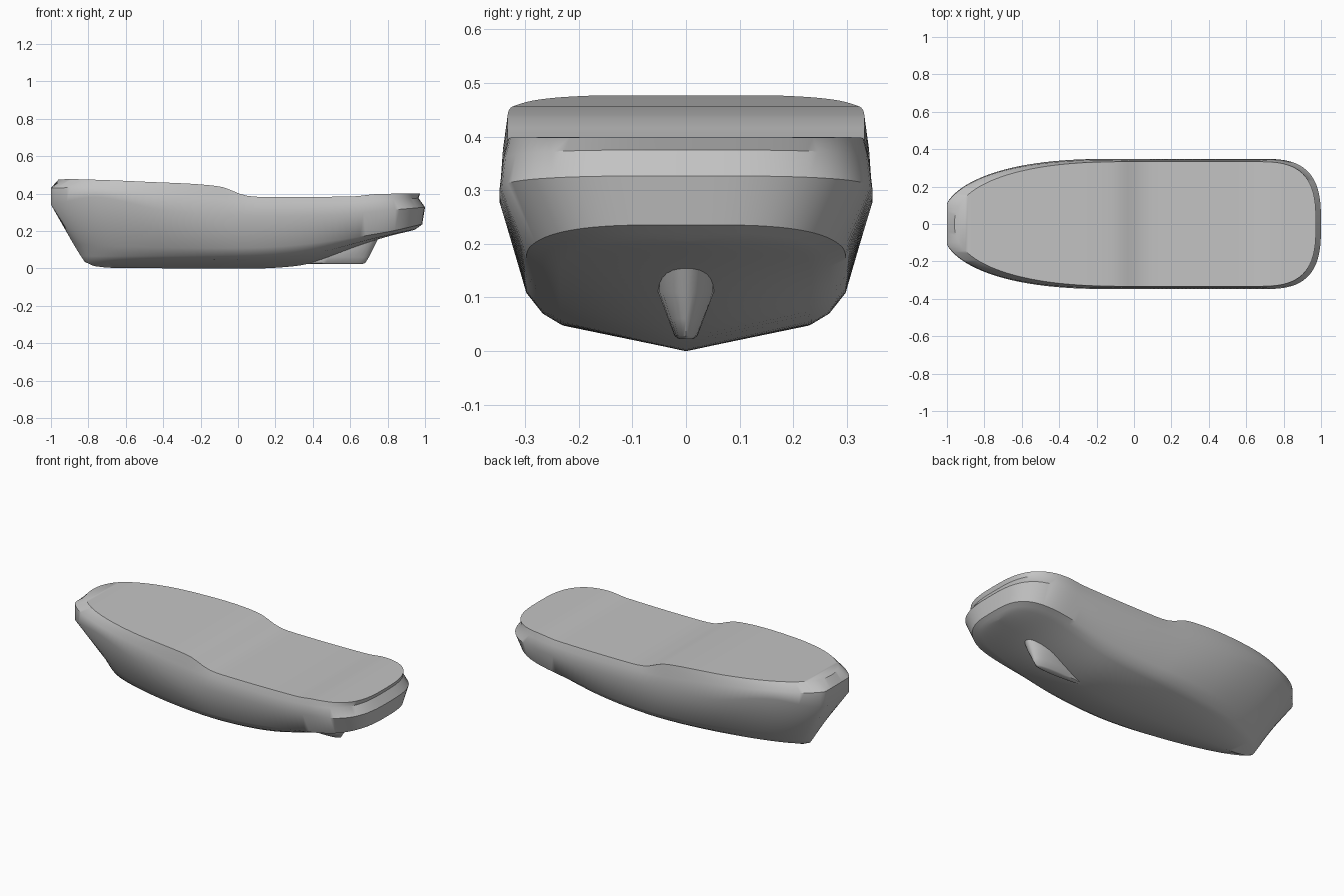
import bpy, bmesh, math

cube = bpy.data.objects.get("Cube")
if cube:
    bpy.data.objects.remove(cube, do_unlink=True)

grey = bpy.data.materials.new("hull grey")
grey.use_nodes = True
colour = (0.55, 0.55, 0.55, 1)
grey.diffuse_color = colour
grey.node_tree.nodes["Principled BSDF"].inputs["Base Color"].default_value = colour


def curve(points, x):
    """Smooth height along the boat through a few (x, z) points."""
    if x <= points[0][0]:
        return points[0][1]
    if x >= points[-1][0]:
        return points[-1][1]
    i = max(k for k, p in enumerate(points[:-1]) if p[0] <= x)

    def slope(k):
        a, b = points[max(k - 1, 0)], points[min(k + 1, len(points) - 1)]
        return (b[1] - a[1]) / (b[0] - a[0])

    (x0, z0), (x1, z1) = points[i], points[i + 1]
    h = x1 - x0
    t = (x - x0) / h
    return (z0 * (1 + 2 * t) * (1 - t) ** 2 + z1 * t * t * (3 - 2 * t)
            + h * slope(i) * t * (1 - t) ** 2 - h * slope(i + 1) * t * t * (1 - t))


def taper(distance, length, power):
    d = min(max(distance / length, 0), 1)
    return (1 - (1 - d) ** power) ** (1 / power)


def finish(bm, name):
    bmesh.ops.remove_doubles(bm, verts=bm.verts, dist=0.0004)
    bmesh.ops.recalc_face_normals(bm, faces=bm.faces)
    mesh = bpy.data.meshes.new(name)
    bm.to_mesh(mesh)
    bm.free()
    obj = bpy.data.objects.new(name, mesh)
    bpy.context.collection.objects.link(obj)
    mesh.materials.append(grey)
    bpy.ops.object.select_all(action="DESELECT")
    obj.select_set(True)
    bpy.context.view_layer.objects.active = obj
    bpy.ops.object.shade_smooth_by_angle(angle=math.radians(40))
    return obj


# Hull lines from keel to deck: bow x, stern x, half beam, bow fullness, heights
LINES = [
    (-0.77, 0.94, 0, 2, [(-0.77, 0.012), (-0.68, 0.003), (0, 0), (0.2, 0.003),
                         (0.4, 0.03), (0.75, 0.155), (0.94, 0.205)]),
    (-0.82, 0.95, 0.235, 1.6, [(-0.82, 0.035), (-0.6, 0.04), (0.1, 0.052),
                               (0.4, 0.08), (0.75, 0.165), (0.95, 0.21)]),
    (-0.84, 0.965, 0.268, 1.65, [(-0.84, 0.065), (-0.6, 0.065), (0.1, 0.072),
                                 (0.4, 0.1), (0.75, 0.175), (0.96, 0.22)]),
    (-0.88, 0.985, 0.298, 1.7, [(-0.88, 0.13), (-0.6, 0.115), (0.1, 0.11),
                                (0.45, 0.14), (0.8, 0.195), (0.98, 0.235)]),
    (-1.03, 1, 0.348, 2.3, [(-1, 0.34), (-0.75, 0.38), (-0.4, 0.31), (0, 0.28),
                            (0.5, 0.285), (0.8, 0.31), (1, 0.327)]),
    (-1.03, 0.965, 0.342, 2.3, [(-1, 0.43), (-0.8, 0.43), (-0.4, 0.4), (0, 0.355),
                                (0.5, 0.345), (0.8, 0.365), (0.96, 0.375)]),
    (-0.96, 0.973, 0.333, 2.3, [(-0.96, 0.475), (-0.88, 0.477), (-0.5, 0.463),
                                (-0.1, 0.438), (0.03, 0.392), (0.12, 0.382),
                                (0.62, 0.385), (0.74, 0.397), (0.97, 0.399)]),
]
STATIONS = 72


def section(i):
    s = (1 - math.cos(math.pi * i / STATIONS)) / 2
    half = []
    for bow, stern, beam, fullness, heights in LINES:
        x = bow + (stern - bow) * s
        y = beam * taper(x - bow, 0.9, fullness) * taper(stern - x, 0.32, 3)
        x = max(x, -1)
        half.append((x, y, curve(heights, x)))
    return half[::-1] + [(x, -y, z) for x, y, z in half[1:]]


# Hull shell with a flat deck closing each section
bm = bmesh.new()
rows = [[bm.verts.new(p) for p in section(i)] for i in range(STATIONS + 1)]
for a, b in zip(rows, rows[1:]):
    for k in range(len(a)):
        n = (k + 1) % len(a)
        bm.faces.new((a[k], a[n], b[n], b[k]))
finish(bm, "hull")

# Skeg under the stern: stacked teardrop outlines (z, front x, aft x, half width)
bm = bmesh.new()
rings = []
for z, front, aft, width in [(0.022, 0.4, 0.66, 0.014), (0.028, 0.33, 0.68, 0.023),
                             (0.06, 0.34, 0.7, 0.036), (0.11, 0.38, 0.725, 0.056),
                             (0.17, 0.46, 0.755, 0.056)]:
    ring = []
    for k in range(32):
        a = 2 * math.pi * k / 32
        x = (front + aft) / 2 + (aft - front) / 2 * math.cos(a)
        fullness = 0.55 + 0.45 * math.cos(a)
        ring.append(bm.verts.new((x, width * math.sin(a) * (0.5 + 0.7 * fullness), z)))
    rings.append(ring)
for a, b in zip(rings, rings[1:]):
    for k in range(32):
        n = (k + 1) % 32
        bm.faces.new((a[k], a[n], b[n], b[k]))
bm.faces.new(rings[0])
bm.faces.new(rings[-1])
finish(bm, "skeg")
